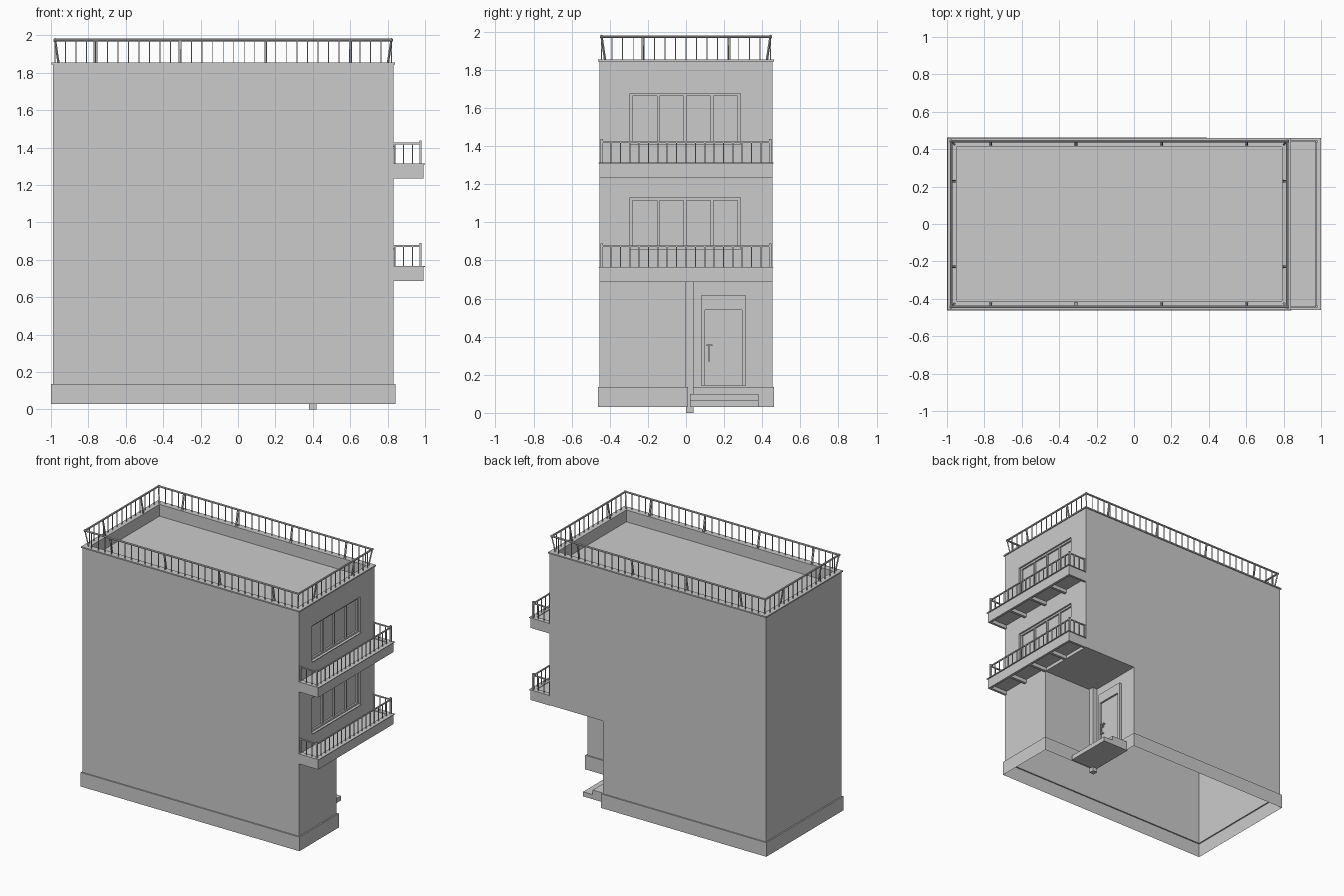
import bpy, bmesh
from mathutils import Vector, Matrix

if "Cube" in bpy.data.objects:
    bpy.data.objects.remove(bpy.data.objects["Cube"])


def finish(name, bm):
    bmesh.ops.remove_doubles(bm, verts=bm.verts, dist=1e-5)
    bmesh.ops.recalc_face_normals(bm, faces=bm.faces)
    me = bpy.data.meshes.new(name)
    bm.to_mesh(me)
    bm.free()
    ob = bpy.data.objects.new(name, me)
    bpy.context.collection.objects.link(ob)
    return ob


def boxes(name, *dims):
    bm = bmesh.new()
    for x0, x1, y0, y1, z0, z1 in dims:
        m = Matrix.Translation(((x0 + x1) / 2, (y0 + y1) / 2, (z0 + z1) / 2))
        bmesh.ops.create_cube(bm, size=1, matrix=m @ Matrix.Diagonal((x1 - x0, y1 - y0, z1 - z0, 1)))
    return finish(name, bm)


def add_bar(bm, a, b, r, sides=4):
    a, b = Vector(a), Vector(b)
    d = b - a
    m = Matrix.Translation((a + b) / 2) @ d.to_track_quat('Z', 'Y').to_matrix().to_4x4()
    if sides == 4:
        m = m @ Matrix.Rotation(0.785398, 4, 'Z')
    bmesh.ops.create_cone(bm, cap_ends=True, segments=sides, radius1=r, radius2=r,
                          depth=d.length, matrix=m)


def face(bm, *pts):
    return bm.faces.new([bm.verts.new(p) for p in pts])


def skin(name, *loops, cap=False):
    """Open shell through a stack of (outline, z) loops."""
    bm = bmesh.new()
    rows = [[bm.verts.new((x, y, z)) for x, y in pts] for pts, z in loops]
    for a, b in zip(rows, rows[1:]):
        for i in range(len(a)):
            j = (i + 1) % len(a)
            bm.faces.new((a[i], a[j], b[j], b[i]))
    if cap:
        bm.faces.new(rows[-1])
    return finish(name, bm)


X0, X1, Y = -0.99, 0.831, 0.453      # wall outline
NX, NY, NZ = 0.38, 0.0, 0.69         # entrance recess
ZB, ZT = 0.137, 1.845                # plinth top, wall top


def rect(o):
    return [(X0 - o, -Y - o), (X1 + o, -Y - o), (X1 + o, Y + o), (X0 - o, Y + o)]


def footprint(o):
    return [(X0 - o, -Y - o), (X1 + o, -Y - o), (X1 + o, NY + o),
            (NX + o, NY + o), (NX + o, Y + o), (X0 - o, Y + o)]


# Wall shell with entrance recess and window openings
WY0, WY1 = -0.295, 0.285
windows = ((0.86, 1.13), (1.408, 1.677))
bm = bmesh.new()
face(bm, (X0, -Y, ZB), (X1, -Y, ZB), (X1, -Y, ZT), (X0, -Y, ZT))
face(bm, (X0, Y, ZB), (X0, -Y, ZB), (X0, -Y, ZT), (X0, Y, ZT))
face(bm, (X0, Y, ZB), (X0, Y, ZT), (X1, Y, ZT), (X1, Y, NZ), (NX, Y, NZ), (NX, Y, ZB))
face(bm, (X1, -Y, ZB), (X1, NY, ZB), (X1, NY, NZ), (X1, -Y, NZ))
face(bm, (X1, NY, ZB), (NX, NY, ZB), (NX, NY, NZ), (X1, NY, NZ))
face(bm, (NX, NY, ZB), (NX, Y, ZB), (NX, Y, NZ), (NX, NY, NZ))
face(bm, (NX, NY, NZ), (NX, Y, NZ), (X1, Y, NZ), (X1, NY, NZ))
ys = (-Y, WY0, WY1, Y)
zs = (NZ, *windows[0], *windows[1], ZT)
for i in range(3):
    for k in range(5):
        if not (i == 1 and k in (1, 3)):
            a, b, c, d = ys[i], ys[i + 1], zs[k], zs[k + 1]
            face(bm, (X1, a, c), (X1, b, c), (X1, b, d), (X1, a, d))
finish("outer_walls", bm)

# Plinth skirt, parapet with coping and roof deck
skin("plinth", (footprint(0.01), 0.03), (footprint(0.01), ZB), (footprint(0), ZB))
skin("parapet_and_roof", (rect(0), ZT), (rect(0.008), ZT), (rect(0.008), 1.855),
     (rect(-0.04), 1.855), (rect(-0.04), 1.765), cap=True)

# Windows: reveal, frame, mullions, glass, sill
for i, (z0, z1) in enumerate(windows):
    bm = bmesh.new()
    ring = [(WY0, z0), (WY1, z0), (WY1, z1), (WY0, z1)]
    for (a, c), (b, d) in zip(ring, ring[1:] + ring[:1]):
        face(bm, (X1, a, c), (X1, b, d), (0.80, b, d), (0.80, a, c))
    finish(f"window_reveal_{i}", bm)
    t = 0.014
    parts = [(0.802, 0.818, WY0, WY1, z0, z0 + t), (0.802, 0.818, WY0, WY1, z1 - t, z1)]
    for k in range(5):
        y = WY0 + (WY1 - WY0 - t) * k / 4
        parts.append((0.803, 0.817, y, y + t, z0 + 0.001, z1 - 0.001))
    boxes(f"window_frame_{i}", *parts)
    boxes(f"window_glass_{i}", (0.80, 0.805, WY0, WY1, z0, z1))
    boxes(f"window_sill_{i}", (0.805, 0.838, WY0 - 0.004, WY1 + 0.004, z0 - 0.006, z0))

# Balconies: ribbed slab, edge trim and railing
for i, z in enumerate((0.687, 1.235)):
    h, u = 0.075, z + 0.028
    parts = [(X1, 0.991, -Y, Y, u, z + h),
             (0.973, 0.991, -Y, Y, z, u),
             (X1, 0.973, -Y, -Y + 0.018, z, u),
             (X1, 0.973, Y - 0.018, Y, z, u)]
    for k in (-1, 0, 1):
        parts.append((X1, 0.973, k * 0.225 - 0.01, k * 0.225 + 0.01, z, u))
    boxes(f"balcony_slab_{i}", *parts)
    boxes(f"balcony_trim_{i}", (0.96, 1.0, -Y - 0.006, Y + 0.006, z + h, z + h + 0.005),
          (X1, 0.96, -Y - 0.006, -Y + 0.03, z + h, z + h + 0.005),
          (X1, 0.96, Y - 0.03, Y + 0.006, z + h, z + h + 0.005))
    bm = bmesh.new()
    rx, ry, zb, zt = 0.975, 0.442, z + h, z + 0.187
    add_bar(bm, (rx, -ry, zt), (rx, ry, zt), 0.006)
    for s in (-ry, ry):
        add_bar(bm, (X1, s, zt), (rx, s, zt), 0.006)
        add_bar(bm, (rx, s, zb), (rx, s, zt + 0.015), 0.008)
        for k in range(3):
            x = 0.838 + k * 0.047
            add_bar(bm, (x, s, zb), (x, s, zt), 0.004)
    for k in range(1, 18):
        y = -ry + 2 * ry * k / 18
        add_bar(bm, (rx, y, zb), (rx, y, zt), 0.004)
    finish(f"balcony_railing_{i}", bm)

# Roof railing: top rail, balusters and leaning posts
bm = bmesh.new()
rx0, rx1, ry, zb, zt = -0.978, 0.820, 0.443, 1.853, 1.975
corners = [(rx0, -ry), (rx1, -ry), (rx1, ry), (rx0, ry)]
for i, (ax, ay) in enumerate(corners):
    bx, by = corners[(i + 1) % 4]
    add_bar(bm, (ax, ay, zt), (bx, by, zt), 0.007, 8)
    bmesh.ops.create_icosphere(bm, subdivisions=1, radius=0.011,
                               matrix=Matrix.Translation((ax, ay, zt)))
    sx, sy = (1 if ax < 0 else -1), (1 if ay < 0 else -1)
    add_bar(bm, (ax + 0.018 * sx, ay + 0.018 * sy, zb), (ax, ay, zt), 0.006)
    n = 32 if i % 2 == 0 else 16
    for k in range(1, n):
        x, y = ax + (bx - ax) * k / n, ay + (by - ay) * k / n
        add_bar(bm, (x, y, zb), (x, y, zt), 0.0035)
for s in (-1, 1):
    for x in (-0.765, -0.31, 0.148, 0.603):
        for dx in (-0.004, 0.004):
            add_bar(bm, (x + dx, s * (ry - 0.022), zb), (x + dx, s * ry, zt), 0.004)
    for x, dx in ((rx0, 0.022), (rx1, -0.022)):
        for dy in (-0.004, 0.004):
            add_bar(bm, (x + dx, s * 0.228 + dy, zb), (x, s * 0.228 + dy, zt), 0.004)
finish("roof_railing", bm)

# Entrance door: surround, leaf, transom and handle
boxes("door_frame", (NX, 0.402, 0.08, 0.10, 0.145, 0.615), (NX, 0.402, 0.295, 0.315, 0.145, 0.615),
      (NX, 0.402, 0.10, 0.295, 0.54, 0.615))
boxes("door_leaf", (NX, 0.388, 0.10, 0.295, 0.145, 0.54))
boxes("door_handle", (0.405, 0.413, 0.117, 0.125, 0.27, 0.355),
      (0.388, 0.405, 0.117, 0.125, 0.28, 0.288), (0.388, 0.405, 0.117, 0.125, 0.335, 0.343),
      (0.388, 0.402, 0.108, 0.14, 0.35, 0.36))

# Entrance steps and corner column
boxes("entrance_steps", (NX, 0.60, 0.02, 0.38, 0.03, 0.065), (NX, 0.52, 0.02, 0.38, 0.065, 0.10))
boxes("corner_column", (0.38, 0.42, 0.0, 0.04, 0.0, NZ))
